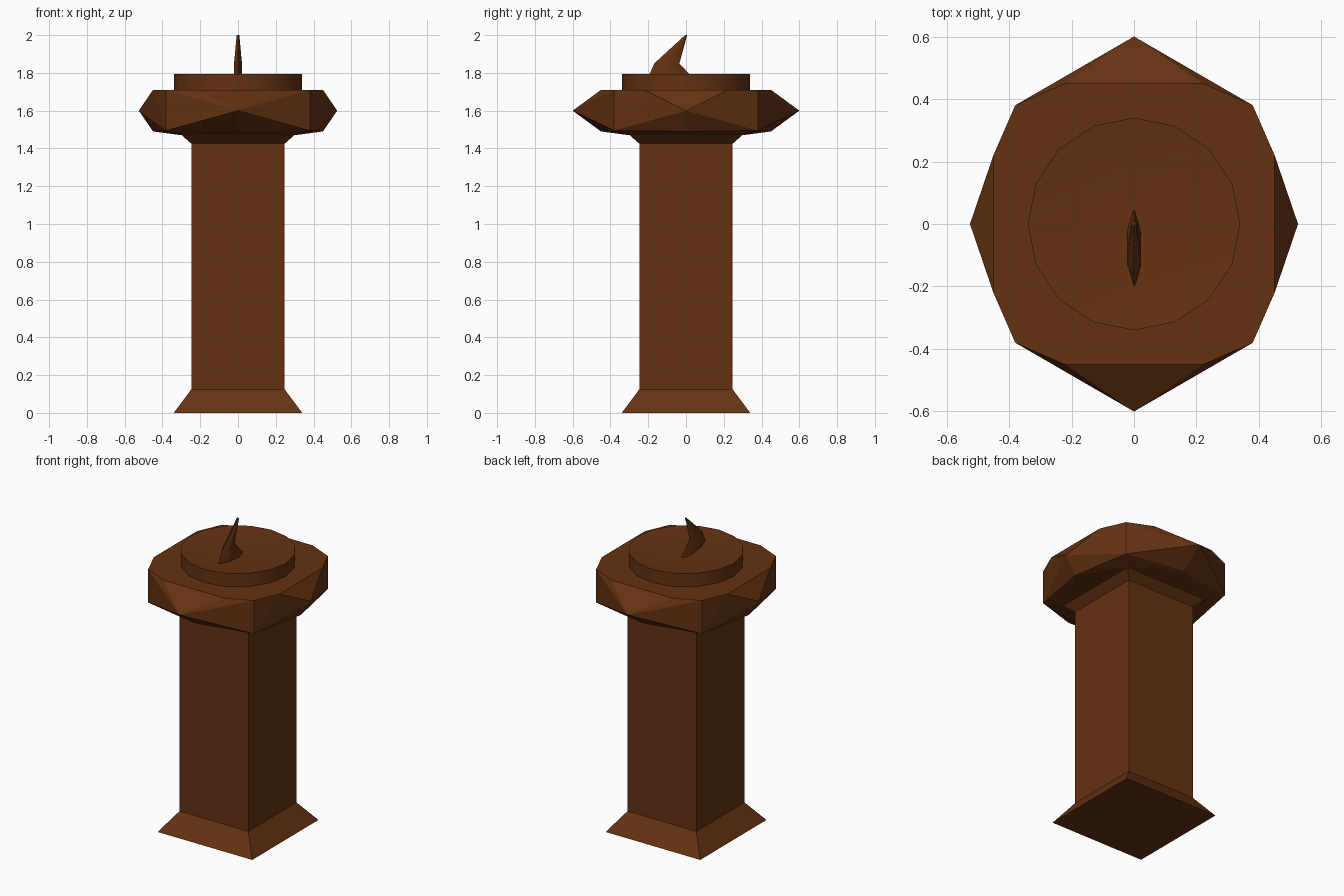
import bpy, bmesh, math

cube = bpy.data.objects.get("Cube")
if cube:
    bpy.data.objects.remove(cube, do_unlink=True)

# Single dark bronze-brown colour
COLOR = (0.13, 0.032, 0.006, 1)
brown = bpy.data.materials.new("dark_brown")
brown.use_nodes = True
brown.diffuse_color = COLOR
bsdf = brown.node_tree.nodes["Principled BSDF"]
bsdf.inputs["Base Color"].default_value = COLOR
bsdf.inputs["Roughness"].default_value = 0.8


def finish(bm, name, smooth_angle=None):
    bmesh.ops.recalc_face_normals(bm, faces=bm.faces[:])
    mesh = bpy.data.meshes.new(name)
    bm.to_mesh(mesh)
    bm.free()
    mesh.materials.append(brown)
    obj = bpy.data.objects.new(name, mesh)
    bpy.context.collection.objects.link(obj)
    if smooth_angle:
        bpy.ops.object.select_all(action="DESELECT")
        obj.select_set(True)
        bpy.context.view_layer.objects.active = obj
        bpy.ops.object.shade_smooth_by_angle(angle=math.radians(smooth_angle))
    return obj


def loft(rings, name, smooth_angle=None):
    """Skin a stack of rings with equal point counts; a one-point ring closes to a tip."""
    bm = bmesh.new()
    loops = [[bm.verts.new(p) for p in ring] for ring in rings]
    n = len(loops[0])
    for a, b in zip(loops, loops[1:]):
        for i in range(n):
            j = (i + 1) % n
            bm.faces.new((a[i], a[j], b[0]) if len(b) == 1 else (a[i], a[j], b[j], b[i]))
    bm.faces.new(loops[0])
    if len(loops[-1]) > 1:
        bm.faces.new(loops[-1])
    return finish(bm, name, smooth_angle)


def square(r, z):
    return [(-r, -r, z), (r, -r, z), (r, r, z), (-r, r, z)]


def circle(r, z, n=16):
    return [(r * math.cos(math.tau * i / n), r * math.sin(math.tau * i / n), z)
            for i in range(n)]


# Square pedestal: flared foot, shaft and upper moulding
loft([square(0.34, 0), square(0.247, 0.125)], "pedestal_foot")
loft([square(0.247, 0.125), square(0.247, 1.425)], "pedestal_shaft")
loft([square(0.247, 1.425), square(0.3, 1.472)], "upper_moulding")

# Faceted cap: one quadrant of corner points mirrored, then hulled
quadrant = [
    (0.45, 0.22, 1.71), (0.38, 0.38, 1.71), (0.22, 0.45, 1.71),
    (0.525, 0, 1.6), (0.38, 0.38, 1.6), (0, 0.6, 1.6),
    (0.45, 0, 1.49), (0.38, 0.38, 1.495), (0, 0.45, 1.49),
    (0.3, 0.3, 1.47),
]
bm = bmesh.new()
for p in {(x * sx, y * sy, z) for x, y, z in quadrant for sx in (-1, 1) for sy in (-1, 1)}:
    bm.verts.new(p)
bmesh.ops.convex_hull(bm, input=bm.verts[:])
bmesh.ops.dissolve_limit(bm, angle_limit=math.radians(1),
                         verts=bm.verts[:], edges=bm.edges[:])
finish(bm, "faceted_cap")

# Round dial with a shallow dished face
loft([circle(0.34, 1.705), circle(0.34, 1.795), [(0, 0, 1.755)]], "dial_plate", 30)


# Leaning pointer with a thin lens-shaped cross-section
def lens(y0, y1, half, z):
    a, b = y0 + (y1 - y0) * 0.3, y0 + (y1 - y0) * 0.7
    return [(0, y0, z), (half, a, z), (half, b, z), (0, y1, z), (-half, b, z), (-half, a, z)]


loft([lens(-0.212, 0.058, 0.023, 1.75), lens(-0.168, -0.035, 0.021, 1.85),
      lens(-0.005, 0.006, 0.007, 2.0)], "dial_pointer", 40)
